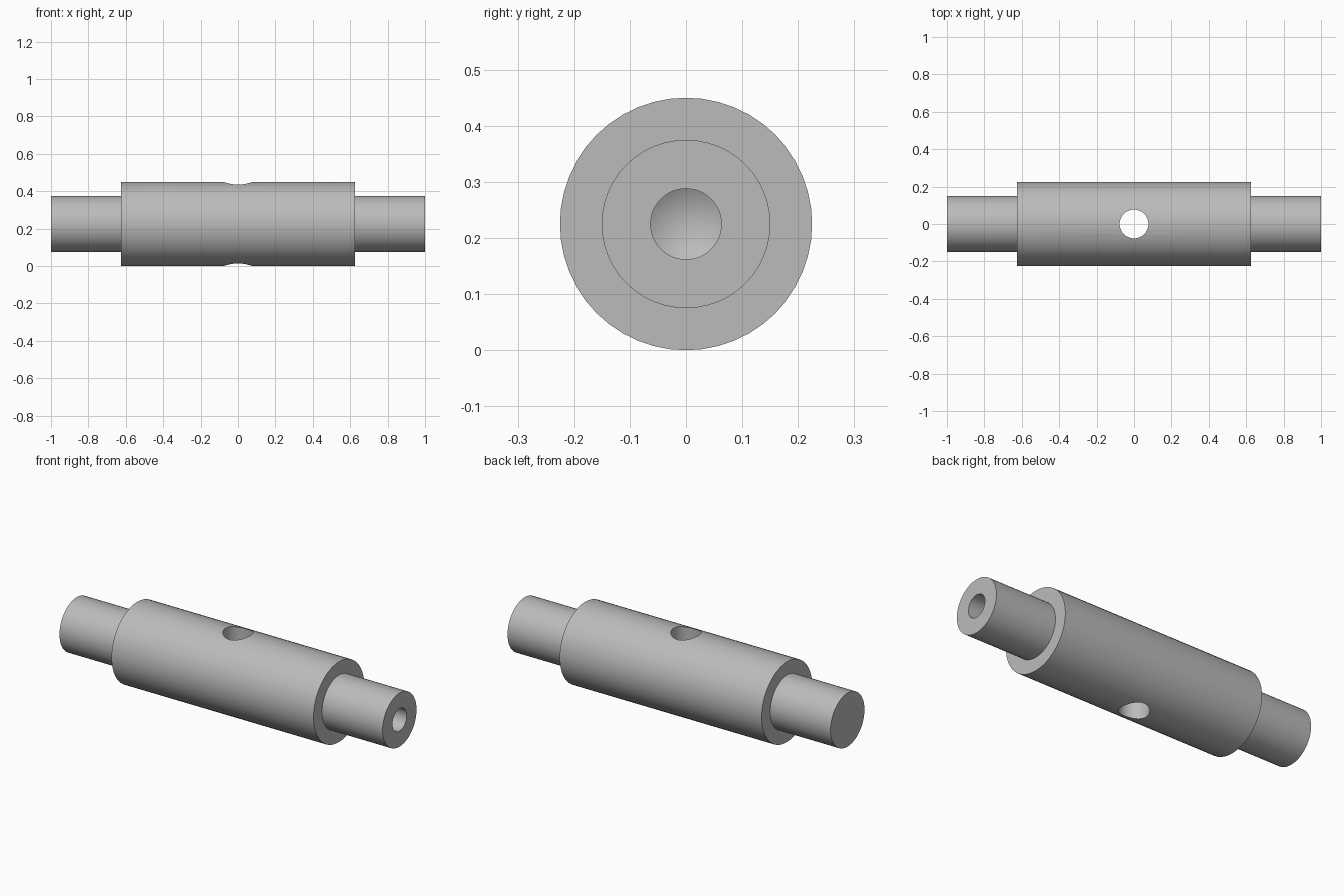
import bpy, bmesh, math
from mathutils import Matrix, Vector

cube = bpy.data.objects.get("Cube")
if cube:
    bpy.data.objects.remove(cube, do_unlink=True)

AXIS_Z = 0.225
SIDES = 48

steel = bpy.data.materials.new("grey steel")
steel.use_nodes = True
GREY = (0.5, 0.5, 0.5, 1)
steel.diffuse_color = GREY
steel.node_tree.nodes["Principled BSDF"].inputs["Base Color"].default_value = GREY


def finish(name, bm):
    mesh = bpy.data.meshes.new(name)
    bm.to_mesh(mesh)
    bm.free()
    mesh.materials.append(steel)
    obj = bpy.data.objects.new(name, mesh)
    bpy.context.collection.objects.link(obj)
    return obj


# Stepped shaft turned about x, with a drilled, cone-tipped bore in its +x end
profile = [(-1, 0), (-1, 0.15), (-0.625, 0.15), (-0.625, 0.225), (0.625, 0.225),
           (0.625, 0.15), (1, 0.15), (1, 0.063), (0.7, 0.063), (0.664, 0)]
bm = bmesh.new()
verts = [bm.verts.new((x, 0, AXIS_Z + r)) for x, r in profile]
edges = [bm.edges.new(pair) for pair in zip(verts, verts[1:])]
bmesh.ops.spin(bm, geom=verts + edges, cent=Vector((0, 0, AXIS_Z)), axis=(1, 0, 0),
               angle=math.tau, steps=SIDES, use_merge=True)
bmesh.ops.remove_doubles(bm, verts=bm.verts, dist=1e-4)
bmesh.ops.recalc_face_normals(bm, faces=bm.faces)
shaft = finish("stepped_shaft", bm)

# Vertical through hole in the middle
bm = bmesh.new()
bmesh.ops.create_cone(bm, cap_ends=True, segments=SIDES, radius1=0.077, radius2=0.077,
                      depth=0.8, matrix=Matrix.Translation((0, 0, AXIS_Z)))
cutter = finish("cross_hole_cutter", bm)

cut = shaft.modifiers.new("cross hole", 'BOOLEAN')
cut.operation = 'DIFFERENCE'
cut.solver = 'EXACT'
cut.object = cutter

bpy.ops.object.select_all(action='DESELECT')
shaft.select_set(True)
bpy.context.view_layer.objects.active = shaft
bpy.ops.object.modifier_apply(modifier=cut.name)
bpy.data.objects.remove(cutter, do_unlink=True)
bpy.ops.object.shade_smooth_by_angle(angle=math.radians(25))
